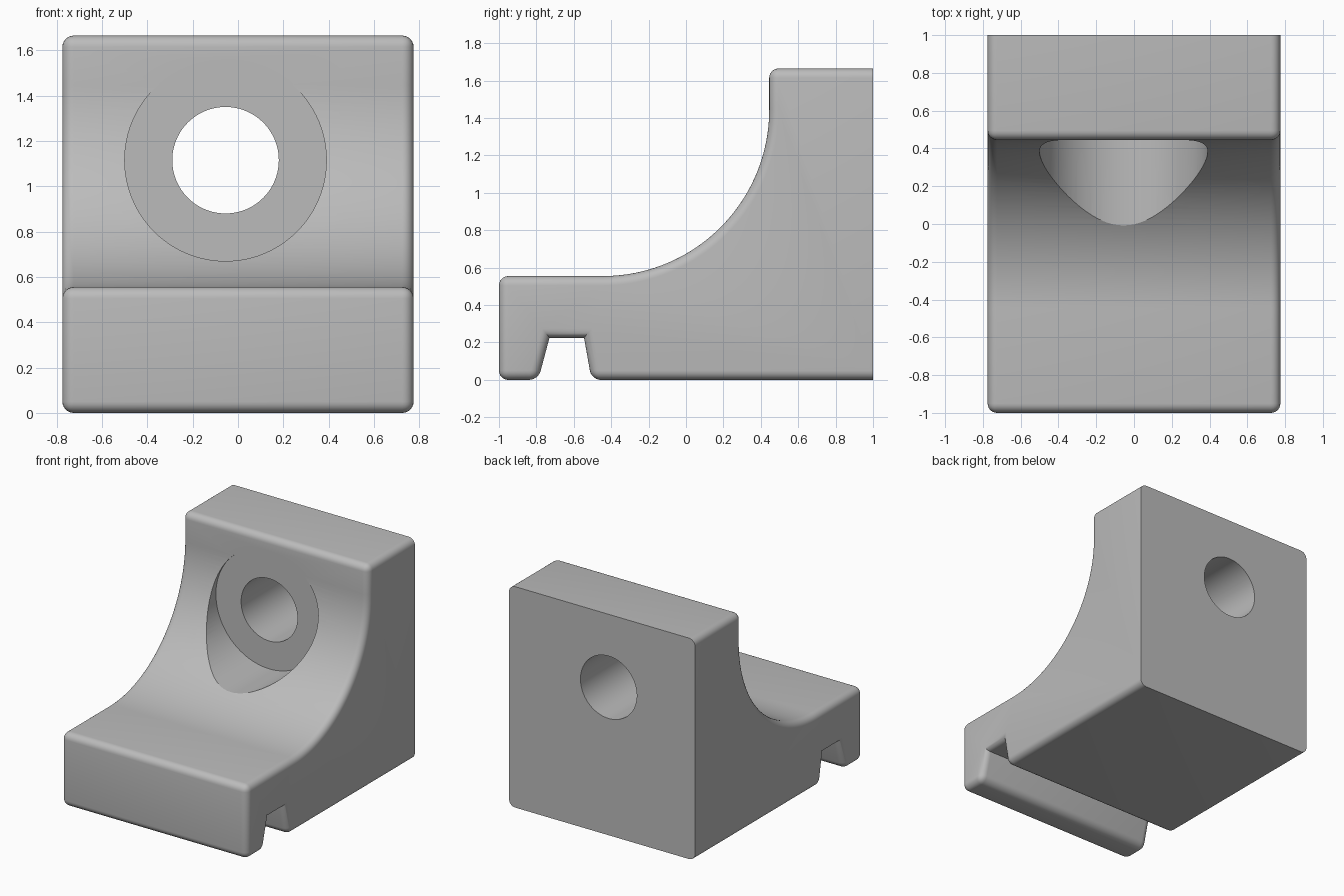
import bpy, bmesh, math

cube = bpy.data.objects.get("Cube")
if cube:
    bpy.data.objects.remove(cube, do_unlink=True)

HALF_W = 0.775      # half width
TOP = 1.665
SHELF = 0.555       # height of the front shelf
FACE = 0.445        # y of the upright's front face
R = 0.89            # concave fillet radius
ROUND = 0.05        # edge rounding

grey = bpy.data.materials.new("plain grey")
grey.use_nodes = True
grey.diffuse_color = (0.5, 0.5, 0.5, 1)
grey.node_tree.nodes["Principled BSDF"].inputs["Base Color"].default_value = (0.5, 0.5, 0.5, 1)

# Side profile (y, z): shelf, concave sweep, upright and underside groove
profile = [(-1, 0), (-1, SHELF)]
STEPS = 40
for i in range(STEPS + 1):
    a = math.pi / 2 * i / STEPS
    profile.append((FACE - R + R * math.sin(a), SHELF + R - R * math.cos(a)))
profile += [(FACE, TOP), (1, TOP), (1, 0)]
groove = [(-0.505, 0), (-0.545, 0.225), (-0.73, 0.225), (-0.79, 0)]
profile += groove

bm = bmesh.new()
face = bm.faces.new([bm.verts.new((-HALF_W, y, z)) for y, z in profile])
ext = bmesh.ops.extrude_face_region(bm, geom=[face])
moved = [g for g in ext["geom"] if isinstance(g, bmesh.types.BMVert)]
bmesh.ops.translate(bm, verts=moved, vec=(2 * HALF_W, 0, 0))
bmesh.ops.recalc_face_normals(bm, faces=bm.faces)

# Round every convex edge except the rim of the flat back
def rounded(e):
    on_back = all(v.co.y > 0.999 for v in e.verts)
    return not on_back and e.is_convex and e.calc_face_angle() > math.radians(30)

bmesh.ops.bevel(bm, geom=[e for e in bm.edges if rounded(e)], offset=ROUND,
                offset_type='OFFSET', segments=6, profile=0.5,
                affect='EDGES', clamp_overlap=False)
bmesh.ops.recalc_face_normals(bm, faces=bm.faces)
mesh = bpy.data.meshes.new("bracket_body")
bm.to_mesh(mesh)
bm.free()
mesh.materials.append(grey)
body = bpy.data.objects.new("bracket_body", mesh)
bpy.context.collection.objects.link(body)


# Counterbore and through hole
def bore(name, radius, y0, y1):
    bpy.ops.mesh.primitive_cylinder_add(vertices=96, radius=radius, depth=y1 - y0,
                                        location=(-0.055, (y0 + y1) / 2, 1.115),
                                        rotation=(math.pi / 2, 0, 0))
    cutter = bpy.context.object
    cutter.name = name
    cutter.hide_render = True
    cutter.data.materials.append(grey)
    mod = body.modifiers.new(name, 'BOOLEAN')
    mod.operation = 'DIFFERENCE'
    mod.solver = 'EXACT'
    mod.object = cutter
    bpy.ops.object.select_all(action='DESELECT')
    body.select_set(True)
    bpy.context.view_layer.objects.active = body
    bpy.ops.object.modifier_apply(modifier=name)
    bpy.data.objects.remove(cutter, do_unlink=True)


bore("counterbore", 0.445, -1.5, FACE + 0.006)
bore("through_hole", 0.235, -1.5, 1.5)

bpy.ops.object.shade_smooth_by_angle(angle=math.radians(30))
